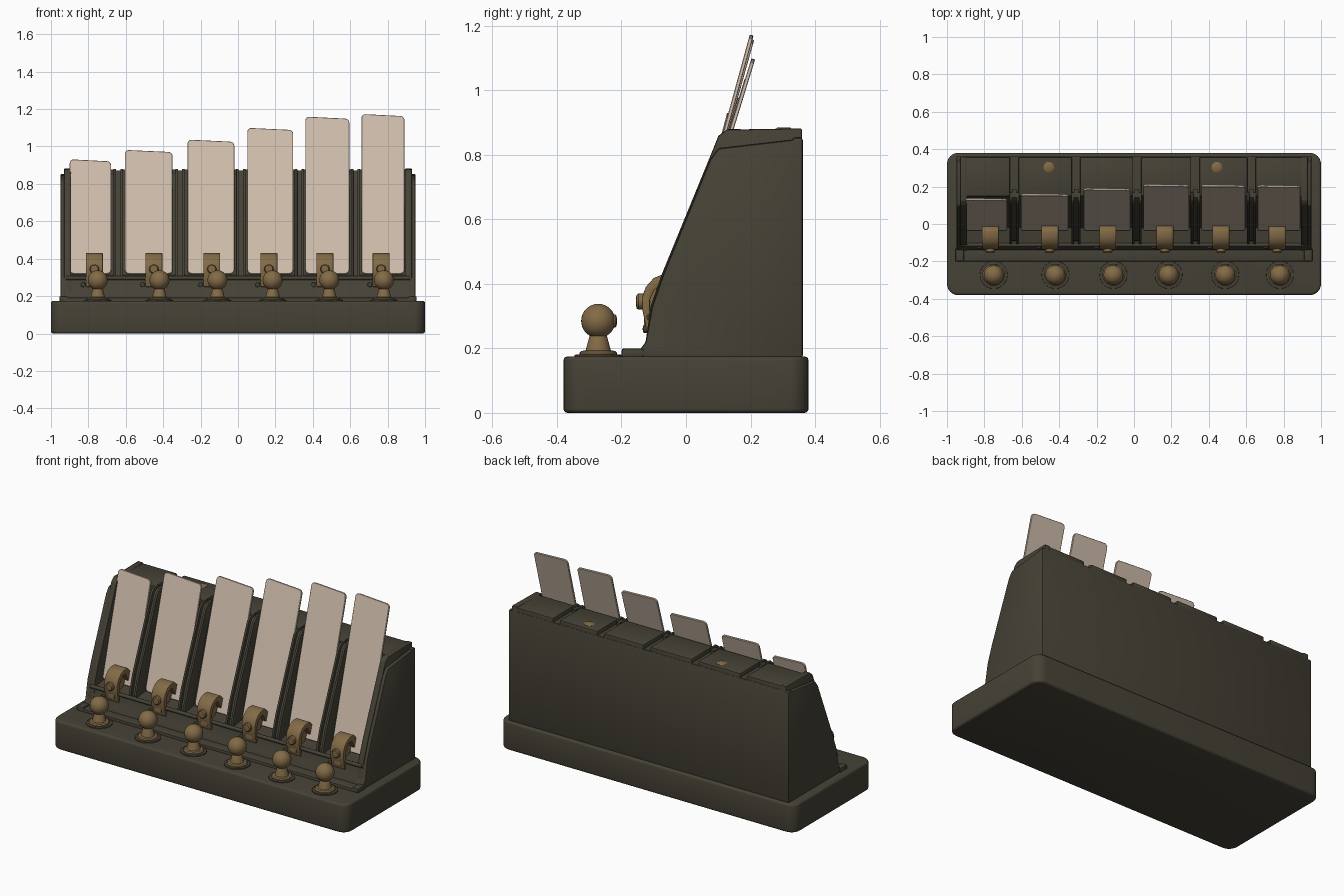
import bpy, bmesh, math
from mathutils import Vector, Matrix

if "Cube" in bpy.data.objects:
    bpy.data.objects.remove(bpy.data.objects["Cube"])


def material(name, rgb):
    m = bpy.data.materials.new(name)
    m.diffuse_color = (*rgb, 1)
    m.use_nodes = True
    m.node_tree.nodes["Principled BSDF"].inputs["Base Color"].default_value = m.diffuse_color
    return m


DARK = material("dark olive metal", (0.061, 0.054, 0.037))
BRASS = material("aged brass", (0.225, 0.145, 0.062))
CREAM = material("pale plate", (0.62, 0.505, 0.405))


def finish(bm, name, mat, bevel=0.0, segs=2, min_angle=0.5):
    bmesh.ops.recalc_face_normals(bm, faces=bm.faces)
    if bevel:
        edges = [e for e in bm.edges if len(e.link_faces) == 2 and e.calc_face_angle() > min_angle]
        bmesh.ops.bevel(bm, geom=edges, offset=bevel, segments=segs, profile=0.5,
                        affect='EDGES', clamp_overlap=True)
    me = bpy.data.meshes.new(name)
    bm.to_mesh(me)
    bm.free()
    me.materials.append(mat)
    me.shade_smooth()
    me.set_sharp_from_angle(angle=math.radians(35))
    ob = bpy.data.objects.new(name, me)
    bpy.context.collection.objects.link(ob)
    return ob


def extrude(name, pts, vec, mat, bevel=0.0, segs=2):
    """Closed outline of 3D points pushed along vec."""
    bm = bmesh.new()
    f = bm.faces.new([bm.verts.new(p) for p in pts])
    r = bmesh.ops.extrude_face_region(bm, geom=[f])
    bmesh.ops.translate(bm, vec=vec, verts=[v for v in r["geom"] if isinstance(v, bmesh.types.BMVert)])
    return finish(bm, name, mat, bevel, segs)


def side_profile(name, yz, x0, x1, mat, bevel=0.0):
    return extrude(name, [(x0, y, z) for y, z in yz], (x1 - x0, 0, 0), mat, bevel)


def box(name, x0, x1, y0, y1, z0, z1, mat, bevel=0.0):
    return side_profile(name, [(y0, z0), (y1, z0), (y1, z1), (y0, z1)], x0, x1, mat, bevel)


def rounded(x0, x1, y0, y1, r, n=6):
    pts = []
    for cx, cy, a in ((x1 - r, y1 - r, 0), (x0 + r, y1 - r, 90), (x0 + r, y0 + r, 180), (x1 - r, y0 + r, 270)):
        for i in range(n + 1):
            t = math.radians(a + 90 * i / n)
            pts.append((cx + r * math.cos(t), cy + r * math.sin(t)))
    return pts


def lathe(name, rz, loc, mat, axis='Z', steps=24):
    """Spin (radius, height) points about an axis through loc."""
    bm = bmesh.new()
    vs = [bm.verts.new((r, 0, z)) for r, z in rz]
    es = [bm.edges.new(p) for p in zip(vs, vs[1:])]
    bmesh.ops.spin(bm, geom=vs + es, cent=(0, 0, 0), axis=(0, 0, 1), angle=2 * math.pi, steps=steps)
    bmesh.ops.remove_doubles(bm, verts=bm.verts, dist=1e-5)
    rot = {'Z': Matrix(), 'X': Matrix.Rotation(math.pi / 2, 4, 'Y'),
           'Y': Matrix.Rotation(-math.pi / 2, 4, 'X')}[axis]
    bmesh.ops.transform(bm, matrix=Matrix.Translation(loc) @ rot, verts=bm.verts)
    return finish(bm, name, mat)


# base tray
extrude("base", [(x, y, 0) for x, y in rounded(-1, 1, -0.38, 0.38, 0.06)], (0, 0, 0.175), DARK, 0.013, 3)
box("front_step", -0.94, 0.94, -0.2, -0.1, 0.16, 0.192, DARK, 0.006)

# cabinet core with the sloping bay floor
core = [(-0.14, 0.17), (-0.138, 0.2), (-0.122, 0.225), (-0.11, 0.298), (-0.02, 0.312),
        (0.15, 0.853), (0.357, 0.853), (0.357, 0.17)]
side_profile("cabinet_core", core, -0.92, 0.92, DARK)
lathe("sill_rail", [(0, -0.92), (0.011, -0.92), (0.011, 0.92), (0, 0.92)], (0, -0.112, 0.297), DARK, 'X', 12)

# end walls: full-height inner layer and a lower outer layer
wall = [(-0.145, 0.17), (-0.14, 0.2), (-0.125, 0.22), (-0.11, 0.33), (-0.075, 0.43), (0.085, 0.82),
        (0.1, 0.858), (0.125, 0.878), (0.36, 0.882), (0.36, 0.17)]
outer = [(-0.145, 0.17), (-0.14, 0.2), (-0.125, 0.22), (-0.105, 0.33), (-0.07, 0.43), (0.075, 0.785),
         (0.1, 0.82), (0.36, 0.85), (0.36, 0.17)]
for s, side in ((-1, "left"), (1, "right")):
    side_profile(side + "_wall", wall, s * 0.892, s * 0.93, DARK, 0.006)
    side_profile(side + "_outer_wall", outer, s * 0.92, s * 0.95, DARK, 0.008)
    box(side + "_foot_block", s * 0.91, s * 0.955, -0.2, -0.13, 0.17, 0.2, DARK, 0.008)

# dividers: two thin fins with a lower web between them
fin = [(-0.13, 0.18), (-0.12, 0.22), (-0.105, 0.33), (-0.075, 0.43), (0.085, 0.82),
       (0.1, 0.858), (0.125, 0.88), (0.17, 0.88), (0.17, 0.18)]
web = [(y + 0.018, z - 0.008) for y, z in fin]
dividers = [-0.64, -0.31, 0.015, 0.328, 0.628]
for i, x in enumerate(dividers):
    for s in (-1, 1):
        side_profile(f"divider_fin_{i}_{s}", fin, x + s * 0.011, x + s * 0.025, DARK, 0.003)
    side_profile(f"divider_web_{i}", web, x - 0.012, x + 0.012, DARK)

# raised top panels
bounds = [-0.935] + dividers + [0.935]
for i in range(6):
    box(f"top_panel_{i}", bounds[i] + 0.022, bounds[i + 1] - 0.022, 0.148, 0.359, 0.83, 0.878, DARK, 0.008)
box("back_panel", -0.95, 0.95, 0.33, 0.362, 0.17, 0.853, DARK, 0.008)

# plates: x left, x right, top z, top y
plates = [(-0.9, -0.678, 0.932, 0.128), (-0.605, -0.35, 0.982, 0.152), (-0.27, -0.02, 1.037, 0.182),
          (0.05, 0.295, 1.1, 0.203), (0.36, 0.595, 1.16, 0.2), (0.66, 0.89, 1.174, 0.198)]
for i, (x0, x1, zt, yt) in enumerate(plates):
    lo, hi = Vector((0, -0.036, 0.32)), Vector((0, yt, zt))
    up = (hi - lo).normalized()
    L = (hi - lo).length
    pts = []
    for x, t in rounded(x0, x1, 0, L, 0.022, 4):
        k = (x - x0) / (x1 - x0) * t / L
        pts.append(lo + up * (t - 0.012 * k) + Vector((x, 0, 0)))
    extrude(f"plate_{i}", pts, Vector((0, up.z, -up.y)) * 0.012, CREAM, 0.002, 1)

# brass clips arching from each plate over the sill
strap = [(-0.035, 0.43), (-0.07, 0.43), (-0.1, 0.418), (-0.125, 0.39), (-0.137, 0.355), (-0.135, 0.32),
         (-0.122, 0.25), (-0.105, 0.25), (-0.112, 0.32), (-0.112, 0.35), (-0.1, 0.378), (-0.08, 0.395),
         (-0.055, 0.4), (-0.03, 0.35), (-0.018, 0.35), (-0.005, 0.4)]
for i, x in enumerate((-0.768, -0.45, -0.14, 0.165, 0.465, 0.765)):
    side_profile(f"clip_strap_{i}", strap, x - 0.045, x + 0.045, BRASS, 0.003)
    side_profile(f"clip_web_{i}", [(-0.13, 0.27), (-0.13, 0.36), (-0.1, 0.405), (-0.05, 0.41), (-0.02, 0.34),
                                   (-0.06, 0.3)], x - 0.02, x + 0.02, BRASS)
    lathe(f"clip_stud_{i}", [(0, -0.155), (0.02, -0.154), (0.025, -0.148), (0.025, -0.11), (0, -0.11)],
          (x, 0, 0.345), BRASS, 'Y', 16)
    lathe(f"sill_screw_{i}", [(0, -0.135), (0.012, -0.132), (0.014, -0.1), (0, -0.1)],
          (x - 0.06, 0, 0.26), DARK, 'Y', 12)

# brass ball knobs on flanged necks
ball = [(0.053 * math.cos(math.radians(a)), 0.285 + 0.053 * math.sin(math.radians(a))) for a in range(-60, 90, 10)]
knob = [(0, 0.17), (0.058, 0.17), (0.058, 0.186), (0.052, 0.192), (0.039, 0.194), (0.036, 0.205),
        (0.027, 0.238)] + ball + [(0, 0.338)]
for i, x in enumerate((-0.75, -0.42, -0.11, 0.185, 0.488, 0.78)):
    y = -0.272
    lathe(f"knob_{i}", knob, (x, y, 0), BRASS, 'Z', 28)
    lathe(f"knob_ring_{i}", [(0.05, 0.17), (0.075, 0.17), (0.073, 0.18), (0.05, 0.182)], (x, y, 0), DARK)
    lathe(f"knob_nub_{i}", [(0, 0.02), (0.02, 0.02), (0.02, 0.053), (0.016, 0.057), (0, 0.058)],
          (x, y, 0.285), BRASS, 'Y', 16)

# two brass studs on the top
for i, x in enumerate((-0.455, 0.443)):
    lathe(f"top_stud_{i}", [(0, 0.86), (0.029, 0.86), (0.029, 0.879), (0.02, 0.884), (0, 0.885)],
          (x, 0.303, 0), BRASS, 'Z', 20)
